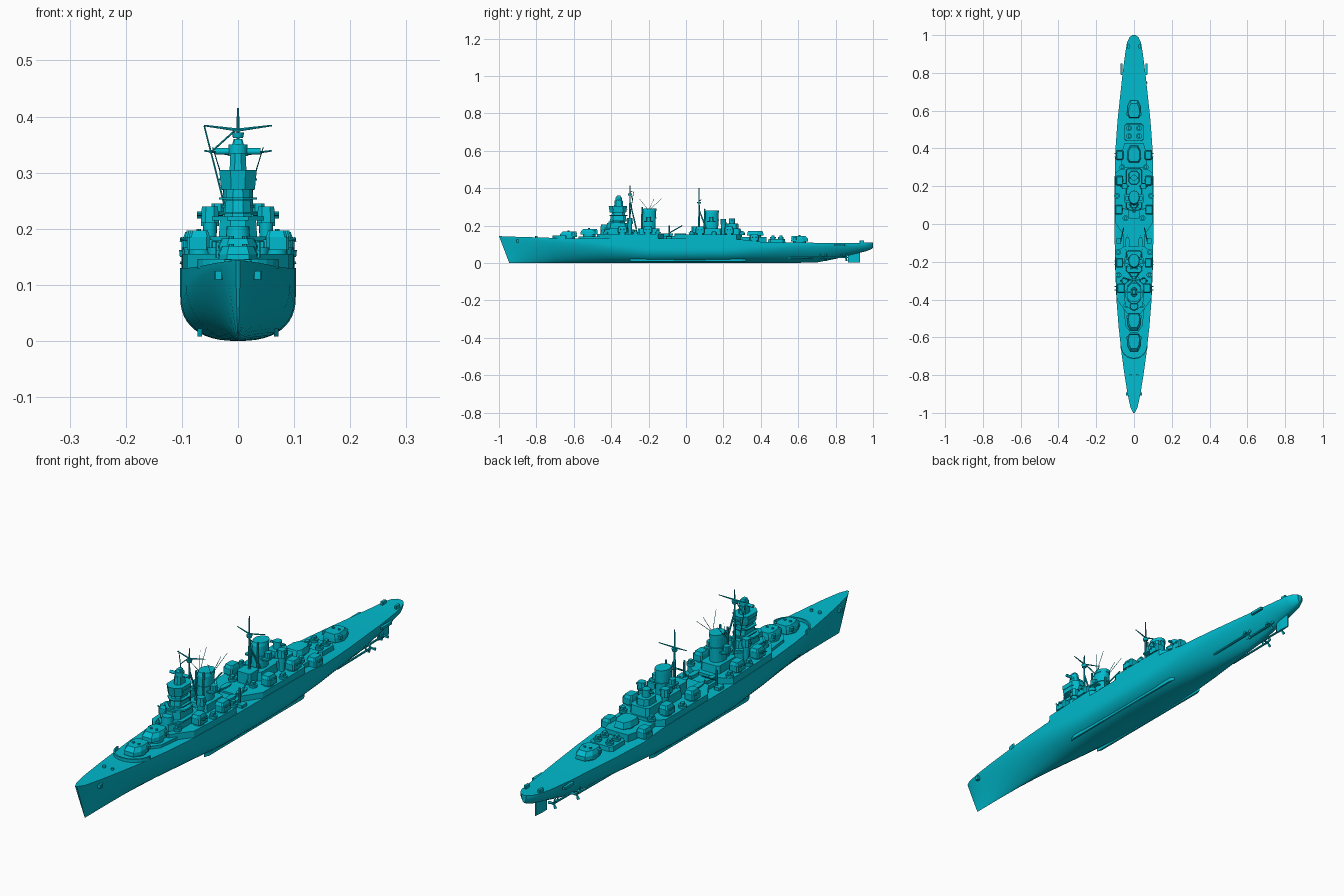
import bpy, bmesh, math
from mathutils import Vector

if "Cube" in bpy.data.objects:
    bpy.data.objects.remove(bpy.data.objects["Cube"])

paint = bpy.data.materials.new("hull_paint")
paint.diffuse_color = (0.0, 0.5, 0.62, 1)
paint.use_nodes = True
paint.node_tree.nodes["Principled BSDF"].inputs["Base Color"].default_value = paint.diffuse_color
SIDES = ((-1, "left"), (1, "right"))

def finish(name, bm, smooth=False):
    bmesh.ops.recalc_face_normals(bm, faces=bm.faces)
    me = bpy.data.meshes.new(name)
    bm.to_mesh(me)
    bm.free()
    ob = bpy.data.objects.new(name, me)
    bpy.context.collection.objects.link(ob)
    me.materials.append(paint)
    if smooth:
        bpy.ops.object.select_all(action='DESELECT')
        ob.select_set(True)
        bpy.context.view_layer.objects.active = ob
        bpy.ops.object.shade_smooth_by_angle(angle=math.radians(35))
    return ob

def prism(name, pts, z0, z1, taper=1.0, shift=0.0):
    """Extrude an outline upward, scaling the top about its centre."""
    bm = bmesh.new()
    cx = sum(p[0] for p in pts) / len(pts)
    cy = sum(p[1] for p in pts) / len(pts)
    lo = [bm.verts.new((x, y, z0)) for x, y in pts]
    hi = [bm.verts.new((cx + (x - cx) * taper, cy + (y - cy) * taper + shift, z1)) for x, y in pts]
    bm.faces.new(lo)
    bm.faces.new(hi)
    for i in range(len(pts)):
        j = (i + 1) % len(pts)
        bm.faces.new((lo[i], lo[j], hi[j], hi[i]))
    return finish(name, bm)

def plan(name, half, z0, z1, taper=1.0, cx=0, cy=0, flip=1, shift=0.0):
    """Symmetric prism from a half outline running front to back."""
    pts = half + [(-x, y) for x, y in reversed(half)]
    return prism(name, [(cx + x, cy + y * flip) for x, y in pts], z0, z1, taper, shift)

def box(name, x, y, z0, z1, sx, sy, taper=1.0, cut=0.25):
    """Block with chamfered corners, sx and sy are half sizes."""
    c = cut * min(sx, sy)
    return plan(name, [(sx - c, -sy), (sx, -sy + c), (sx, sy - c), (sx - c, sy)], z0, z1, taper, x, y)

def rod(name, a, b, r, r2=None, seg=8):
    a, b = Vector(a), Vector(b)
    bm = bmesh.new()
    bmesh.ops.create_cone(bm, cap_ends=True, segments=seg, radius1=r,
                          radius2=r if r2 is None else r2, depth=(b - a).length)
    bm.transform(Vector((0, 0, 1)).rotation_difference(b - a).to_matrix().to_4x4())
    bmesh.ops.translate(bm, verts=bm.verts, vec=(a + b) / 2)
    return finish(name, bm, seg > 8)

def drum(name, x, y, z0, z1, r, r2=None, seg=20):
    return rod(name, (x, y, z0), (x, y, z1), r, r2, seg)

# Hull stations: y, half beam, keel z, deck z, bilge turn height, section fullness
ST = [(-1, .004, 0, .144, .14, 1.2), (-.97, .019, 0, .142, .14, 1.2), (-.9, .034, 0, .14, .135, 1.2),
      (-.8, .050, 0, .137, .13, 1.25), (-.7, .064, 0, .134, .125, 1.35), (-.55, .081, 0, .131, .115, 1.6),
      (-.4, .093, 0, .13, .1, 1.9), (-.2, .101, 0, .13, .08, 2.3), (0, .103, 0, .13, .08, 2.4),
      (.2, .103, 0, .128, .08, 2.3), (.3, .101, 0, .125, .085, 2.1), (.4, .098, 0, .113, .09, 1.9),
      (.55, .087, 0, .11, .095, 1.6), (.7, .071, .003, .108, .095, 1.45), (.8, .060, .022, .106, .08, 1.5),
      (.9, .047, .048, .106, .05, 1.6), (.96, .037, .062, .109, .04, 1.7), (.987, .025, .072, .11, .034, 1.8),
      (1, .01, .08, .11, .028, 2)]

def beam(y):
    for a, b in zip(ST, ST[1:]):
        if a[0] <= y <= b[0]:
            return a[1] + (b[1] - a[1]) * (y - a[0]) / (b[0] - a[0])

bm = bmesh.new()
rings = []
for y, w, zk, zd, h, n in ST:
    half = [(w * math.sin(t * math.pi / 24) ** (2 / n) if t else 0,
             zk + h * (1 - max(0, math.cos(t * math.pi / 24)) ** (2 / n))) for t in range(13)]
    half.append((w, zd))
    ring = [(-x, z) for x, z in reversed(half[1:])] + half
    rake = max(0, .055 * (1 - (y + 1) / .25))
    rings.append([bm.verts.new((x, y + rake * (1 - z / zd), z)) for x, z in ring])
for a, b in zip(rings, rings[1:]):
    for i in range(len(a)):
        j = (i + 1) % len(a)
        bm.faces.new((a[i], a[j], b[j], b[i]))
bm.faces.new(rings[0])
bm.faces.new(rings[-1])
finish("hull", bm, True)

# Underwater fittings
for s, side in SIDES:
    prism(f"bilge_keel_{side}", [(s * .064, -.3), (s * .072, -.28), (s * .072, .3), (s * .064, .32)], .008, .022, 1)
    for k, (x, y) in enumerate(((.028, .85), (.05, .74))):
        rod(f"propeller_shaft_{side}_{k}", (s * x, y - .2, .028), (s * x, y, .03), .004)
        rod(f"propeller_hub_{side}_{k}", (s * x, y, .03), (s * x, y + .016, .03), .005, .002)
        rod(f"shaft_strut_{side}_{k}", (s * x, y - .02, .03), (s * x * .8, y - .02, .065), .003)
        for a in range(3):
            t = a * math.tau / 3
            rod(f"propeller_blade_{side}_{k}_{a}", (s * x, y + .006, .03),
                (s * x + .02 * math.cos(t), y + .009, .03 + .02 * math.sin(t)), .003, .006, 5)
    drum(f"hawse_bollard_{side}", s * .018, -.8, .135, .145, .006, seg=12)
    box(f"stern_chock_{side}", s * .03, .94, .105, .12, .005, .012)
    box(f"bow_anchor_{side}", s * .035, -.9, .11, .125, .007, .008)
    box(f"stern_boom_{side}", s * .066, .82, .09, .1, .005, .03)
plan("rudder", [(.004, .865), (.005, .89), (.002, .93)], .002, .07)

# Breakwater ahead of the forward turret
arc = [(.072 * math.sin(a), -.645 - .07 * math.cos(a)) for a in [math.pi * (i / 12 - .5) for i in range(13)]]
prism("breakwater", arc + [(x * .95, y + .006) for x, y in reversed(arc)], .128, .146)

# Deckhouses that follow the hull sides
def follow(ys, inset=.002):
    return [(beam(y) - inset, y) for y in ys]
plan("forward_deckhouse", [(.035, -.475)] + follow((-.4, -.3, -.2, -.15)) + [(.055, -.12)], .12, .155)
plan("aft_deckhouse", [(.055, -.06)] + follow((.01, .1, .2, .27)) + [(.06, .3)], .12, .152)
plan("aft_lower_house", [(.07, .28), (.07, .36), (.05, .43)], .105, .14)
plan("hangar_deck", [(.055, -.13), (.055, -.05)], .12, .145)
plan("forward_barbette_house", [(.02, -.575), (.045, -.54), (.055, -.45)], .125, .142)

# Main turrets
TUR = [(.02, -.046), (.034, -.018), (.036, .025), (.026, .045)]
for name, y, z, flip in (("turret_one", -.628, .132, 1), ("turret_two", -.518, .146, 1), ("turret_four", .607, .108, -1)):
    drum(name + "_barbette", 0, y, z - .02, z + .008, .034, seg=24)
    plan(name + "_body", TUR, z + .006, z + .022, .97, 0, y, flip)
    plan(name + "_roof", TUR, z + .022, z + .037, .8, 0, y, flip, .006 * flip)
    box(name + "_rangefinder", 0, y + .025 * flip, z + .016, z + .03, .04, .008)
    for s, side in SIDES:
        drum(f"{name}_hatch_{side}", s * .012, y, z + .034, z + .041, .005, seg=10)

# Twin mounts along both sides
for k, (x, y, z) in enumerate(((.074, .365, .112), (.075, .23, .152), (.078, .075, .152), (.075, -.205, .155), (.068, -.34, .155))):
    for s, side in SIDES:
        n = f"side_mount_{side}_{k}"
        drum(n + "_base", s * x, y, z - .02, z + .008, .02)
        box(n + "_shield", s * (x + .003), y, z + .007, z + .03, .02, .026)
        box(n + "_roof", s * (x + .001), y, z + .03, z + .042, .019, .025, .8)
        for d in (-.009, .009):
            rod(f"{n}_barrel_{d > 0}", (s * (x + .018), y + d, z + .024), (s * min(x + .035, .103), y + d, z + .028), .0025)

# Small open gun tubs
def tub(name, x, y, z, r=.014):
    drum(name + "_tub", x, y, z, z + .012, r, r * 1.1, 14)
    box(name + "_gun", x, y, z + .01, z + .022, r * .5, r * .6)
box("aft_gun_house", 0, .485, .1, .128, .052, .047, .95)
for s, side in SIDES:
    for k, (x, y, z) in enumerate(((.026, .465, .126), (.026, .507, .126), (.09, .15, .15), (.062, .3, .15),
                                  (.085, -.15, .155), (.04, -.43, .155), (.045, .03, .15), (.082, -.27, .155))):
        tub(f"light_gun_{side}_{k}", s * x, y, z)

# Bridge tower: half width, y centre, half length, z range
for name, w, y, l, z0, z1, tp in (
        ("bridge_base", .045, -.365, .09, .15, .18, 1), ("bridge_deck", .05, -.365, .075, .18, .186, 1),
        ("bridge_house", .034, -.365, .06, .186, .215, .95), ("bridge_wings", .046, -.37, .045, .215, .222, 1),
        ("tower_lower", .024, -.362, .045, .222, .25, .9), ("tower_neck", .022, -.362, .036, .25, .272, .95),
        ("tower_gallery", .03, -.364, .044, .27, .305, 1.12), ("tower_upper", .015, -.36, .024, .305, .335, .9)):
    box(name, 0, y, z0, z1, w, l, tp, .6)
drum("conning_tower", 0, -.435, .15, .205, .024, .02)
for k, z in enumerate((.226, .252, .286)):
    box(f"tower_ledge_{k}", 0, -.362, z, z + .004, .034, .048, 1, .7)
drum("main_director", 0, -.36, .33, .35, .017)
rod("director_rangefinder", (-.04, -.36, .338), (.04, -.36, .338), .006, seg=12)
box("director_cap", 0, -.36, .348, .36, .011, .014, .7)

# Fire directors on either side
for s, side in SIDES:
    for k, (x, y, z) in enumerate(((.05, -.3, .155), (.05, .2, .15))):
        drum(f"director_pedestal_{side}_{k}", s * x, y, z, z + .06, .01, .013, 12)
        box(f"director_head_{side}_{k}", s * x, y, z + .055, z + .085, .016, .016, .9, .5)
        rod(f"director_arm_{side}_{k}", (s * x - .023, y, z + .072), (s * x + .023, y, z + .072), .004)

# Funnels
def oval(w, l, y, n=24):
    return [(w * math.cos(i * math.tau / n), y + l * math.sin(i * math.tau / n)) for i in range(n)]
for name, y, top in (("forward_funnel", -.2, .292), ("aft_funnel", .135, .282)):
    box(name + "_house", 0, y, .15, .185, .042, .06, .95)
    prism(name + "_casing", oval(.028, .037, y), .18, top - .012, .95, .004)
    prism(name + "_band", oval(.031, .039, y + .003), top - .055, top - .05)
    prism(name + "_cap", oval(.029, .037, y + .004), top - .013, top, .93, .003)
    for s, side in SIDES:
        rod(f"{name}_steam_pipe_{side}", (s * .016, y - .038, .18), (s * .016, y - .034, top + .008), .004)
        box(f"{name}_searchlight_{side}", s * .036, y, .225, .245, .011, .013, 1, .5)
        box(f"{name}_platform_{side}", s * .034, y, .219, .225, .016, .024)
for s, side in SIDES:
    for k, dy in enumerate((-.05, .03, .07)):
        rod(f"whip_aerial_{side}_{k}", (s * .025, -.2, .28), (s * .045, -.2 + dy, .345), .0012, .0008, 5)

# Aft superstructure
box("aft_control_base", 0, .24, .15, .185, .042, .055, .95)
box("aft_control_house", 0, .245, .185, .21, .028, .036, .95, .5)
drum("aft_director", 0, .245, .21, .238, .016)
rod("aft_rangefinder", (-.03, .245, .228), (.03, .245, .228), .005)
drum("aft_turret_barbette", 0, .37, .13, .148, .03)
plan("aft_turret_body", TUR, .147, .17, .85, 0, .37, -1)
box("mainmast_house", 0, .06, .15, .195, .03, .03)

# Masts with tripod legs and yards
for name, y, base, top, yard in (("foremast", -.3, .18, .415, .38), ("mainmast", .07, .19, .4, .335)):
    rod(name + "_pole", (0, y, base), (0, y, top), .0055, .002)
    drum(name + "_lookout", 0, y, yard - .018, yard - .008, .009, .011, 12)
    for s, side in SIDES:
        rod(f"{name}_leg_{side}", (s * .022, y + .035, base), (0, y, yard - .05), .004, .003)
        rod(f"{name}_yard_{side}", (0, y, yard - .004), (s * .06, y + .012, yard + .004), .003, .0015, 6)
rod("signal_spar", (-.025, -.3, .245), (-.06, -.28, .383), .002, .0015, 6)
rod("signal_brace", (-.05, -.285, .335), (0, -.3, .38), .0018, seg=6)

# Boats, cranes and deck lockers amidships
for s, side in SIDES:
    for k, y in enumerate((-.1, -.03)):
        plan(f"boat_{side}_{k}", [(.001, -.03), (.009, -.012), (.01, .015), (.006, .028)], .145, .158, 1.1, s * .035, y)
    rod(f"crane_post_{side}", (s * .07, -.09, .13), (s * .07, -.09, .2), .005, .004)
    rod(f"crane_jib_{side}", (s * .07, -.09, .16), (s * .055, -.02, .2), .003)
    box(f"deck_locker_{side}", s * .08, -.09, .125, .142, .012, .016)
